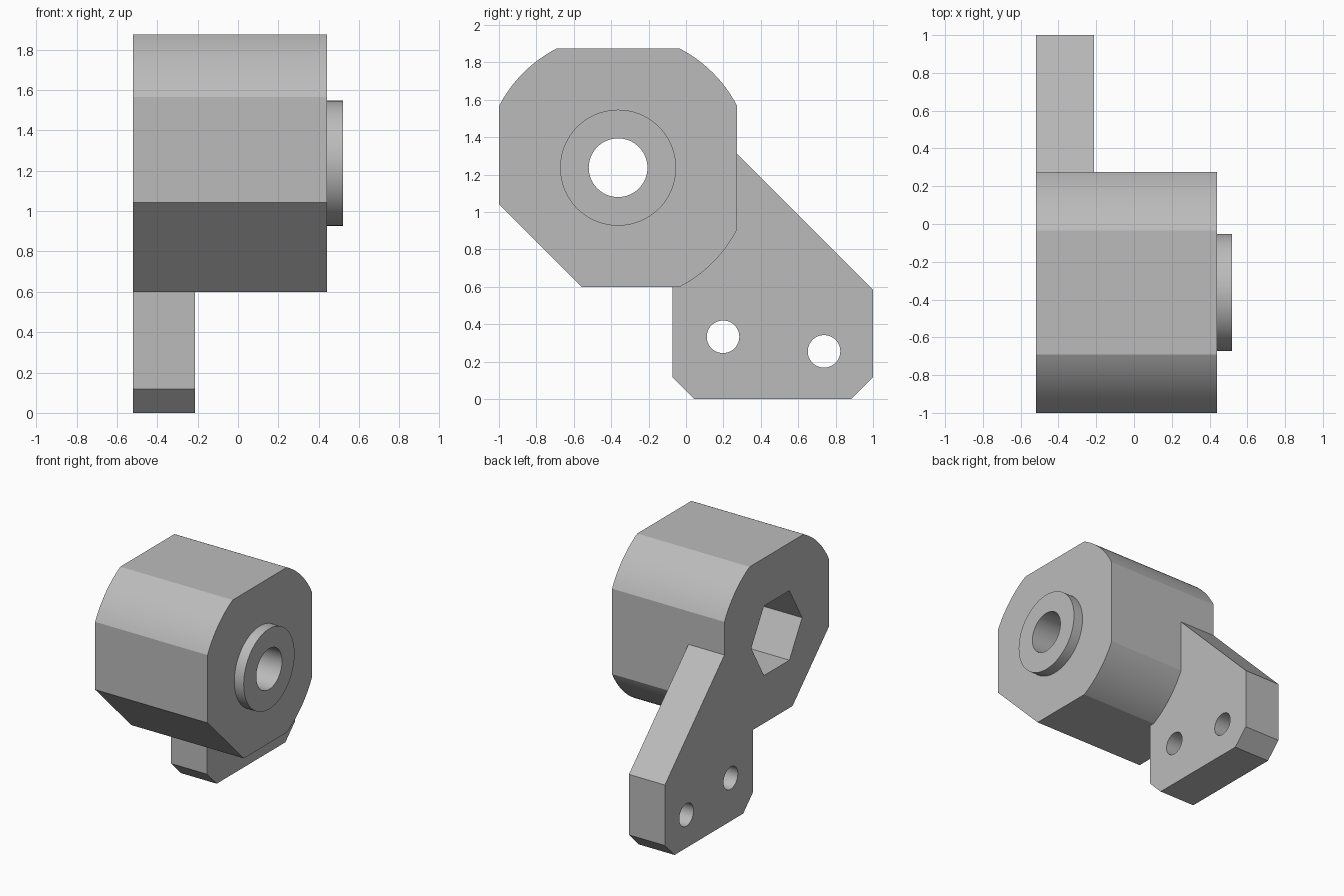
import bpy
import bmesh
from math import cos, sin, asin, pi, radians

if "Cube" in bpy.data.objects:
    bpy.data.objects.remove(bpy.data.objects["Cube"], do_unlink=True)

grey = bpy.data.materials.new("plain grey")
grey.use_nodes = True
colour = (0.5, 0.5, 0.5, 1)
grey.diffuse_color = colour
grey.node_tree.nodes["Principled BSDF"].inputs["Base Color"].default_value = colour

CY, CZ = -0.363, 1.237        # axis of the barrel
HALF, ROUND = 0.637, 0.717    # half width and corner radius of the barrel
X0, X1, X_BOSS, X_ARM = -0.52, 0.44, 0.52, -0.213


def prism(name, points, x0, x1):
    """Extrude a (y, z) outline along x."""
    bm = bmesh.new()
    face = bm.faces.new([bm.verts.new((x0, y, z)) for y, z in points])
    out = bmesh.ops.extrude_face_region(bm, geom=[face])
    verts = [v for v in out["geom"] if isinstance(v, bmesh.types.BMVert)]
    bmesh.ops.translate(bm, vec=(x1 - x0, 0, 0), verts=verts)
    bmesh.ops.recalc_face_normals(bm, faces=bm.faces)
    mesh = bpy.data.meshes.new(name)
    bm.to_mesh(mesh)
    bm.free()
    mesh.materials.append(grey)
    obj = bpy.data.objects.new(name, mesh)
    bpy.context.collection.objects.link(obj)
    return obj


def ring(y, z, r, n):
    return [(y + r * cos(2 * pi * i / n), z + r * sin(2 * pi * i / n)) for i in range(n)]


def combine(target, other, operation):
    """Apply a boolean and discard the second object."""
    mod = target.modifiers.new(operation.lower(), "BOOLEAN")
    mod.operation, mod.solver, mod.object = operation, "EXACT", other
    other.hide_render = True
    bpy.context.view_layer.objects.active = target
    bpy.ops.object.modifier_apply(modifier=mod.name)
    bpy.data.objects.remove(other, do_unlink=True)


# Barrel outline: three rounded corners and one straight chamfer
outline = []
start = asin((ROUND ** 2 - HALF ** 2) ** 0.5 / ROUND)
for quarter in (-1, 0, 1):
    for i in range(17):
        a = quarter * pi / 2 + start + (pi / 2 - 2 * start) * i / 16
        outline.append((CY + ROUND * cos(a), CZ + ROUND * sin(a)))
outline += [(CY - HALF, 1.043), (-0.557, CZ - HALF)]
bracket = prism("bracket", outline, X0, X1)

# Raised boss around the bore
combine(bracket, prism("boss", ring(CY, CZ, 0.31, 96), X1 - 0.1, X_BOSS), "UNION")

# Mounting arm, running a little into the barrel
arm = [(-0.073, 0.65), (-0.073, 0.118), (0.045, 0), (0.882, 0), (1, 0.118),
       (1, 0.585), (0.274, 1.311), (0.15, 1.311)]
combine(bracket, prism("arm", arm, X0, X_ARM), "UNION")

# Bore, hexagonal pocket and two screw holes
combine(bracket, prism("bore", ring(CY, CZ, 0.157, 64), -1, 1), "DIFFERENCE")
combine(bracket, prism("hex_pocket", ring(CY, CZ, 0.31, 6), -1, X0 + 0.5), "DIFFERENCE")
for y, z in ((0.198, 0.333), (0.738, 0.255)):
    combine(bracket, prism("screw_hole", ring(y, z, 0.087, 48), -1, 0), "DIFFERENCE")

# Smooth curves, crisp edges
bpy.ops.object.select_all(action="DESELECT")
bracket.select_set(True)
bpy.context.view_layer.objects.active = bracket
bpy.ops.object.shade_smooth_by_angle(angle=radians(15))
